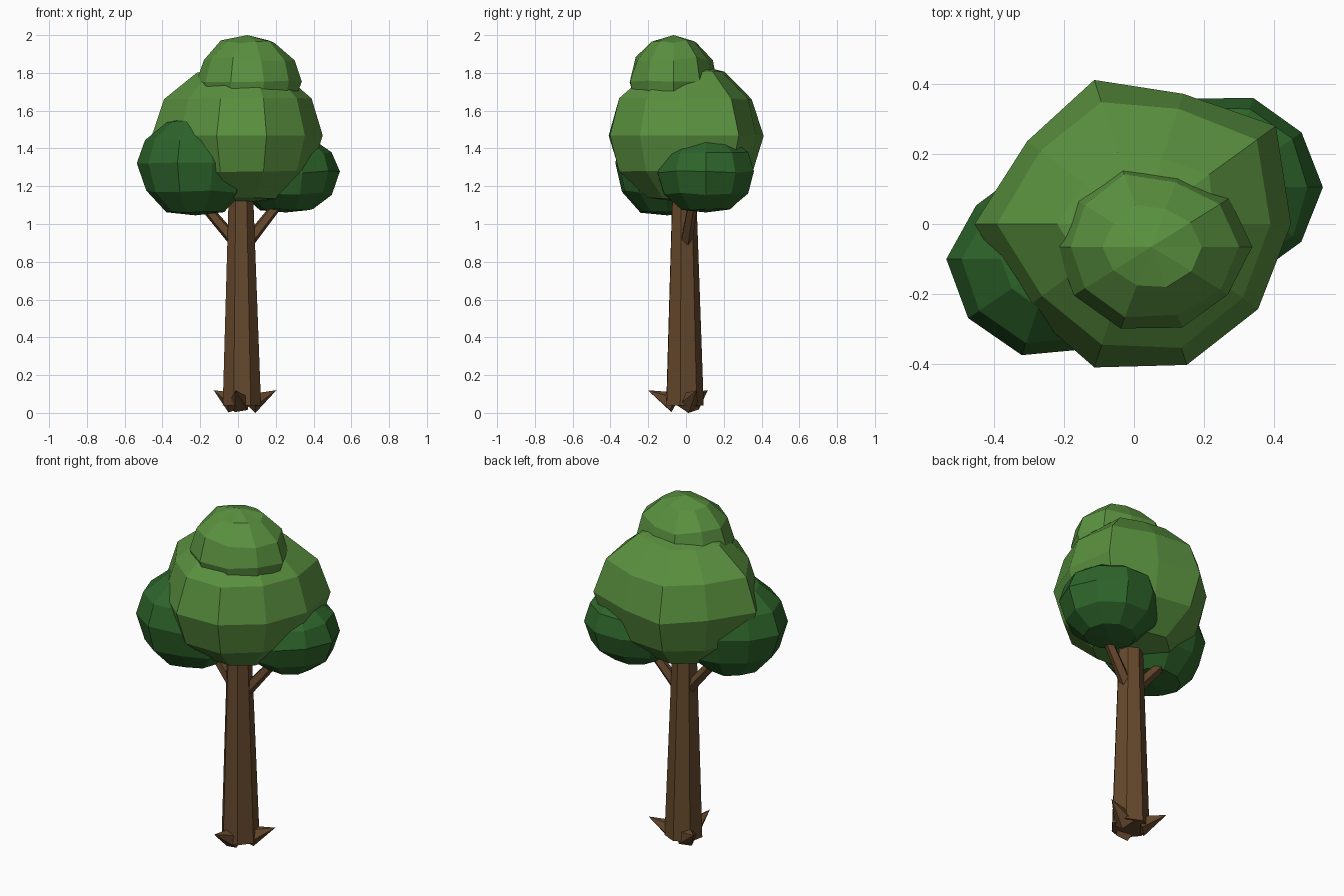
import bpy, bmesh, math, random
from mathutils import Vector

if "Cube" in bpy.data.objects:
    bpy.data.objects.remove(bpy.data.objects["Cube"])

random.seed(4)


def material(name, rgb):
    m = bpy.data.materials.new(name)
    m.diffuse_color = (*rgb, 1)
    m.use_nodes = True
    m.node_tree.nodes["Principled BSDF"].inputs["Base Color"].default_value = m.diffuse_color
    return m


BARK = material("bark brown", (0.132, 0.066, 0.026))
LIGHT = material("light leaf green", (0.102, 0.283, 0.05))
DARK = material("dark leaf green", (0.027, 0.13, 0.024))


def finish(name, bm, mat):
    bmesh.ops.recalc_face_normals(bm, faces=bm.faces)
    me = bpy.data.meshes.new(name)
    bm.to_mesh(me)
    bm.free()
    me.materials.append(mat)
    ob = bpy.data.objects.new(name, me)
    bpy.context.collection.objects.link(ob)
    return ob


def limb(name, a, b, r1, r2, sides, turn=0.0):
    """Tapered, many-sided limb from a to b (r2 = 0 gives a spike)."""
    a, b = Vector(a), Vector(b)
    bm = bmesh.new()
    bmesh.ops.create_cone(bm, cap_ends=True, segments=sides, radius1=r1,
                          radius2=r2, depth=(b - a).length)
    if r2 == 0:
        bmesh.ops.remove_doubles(bm, verts=bm.verts, dist=1e-5)
    q = Vector((0, 0, 1)).rotation_difference(b - a)
    for v in bm.verts:
        c, s = math.cos(turn), math.sin(turn)
        p = Vector((c * v.co.x - s * v.co.y, s * v.co.x + c * v.co.y, v.co.z))
        v.co = q @ p + (a + b) / 2
    return finish(name, bm, BARK)


def blob(name, centre, radii, up, down, mat, jitter, spokes=None, seg=10, rings=6):
    """Faceted leaf clump; spokes are optional outward factors per segment."""
    bm = bmesh.new()
    cx, cy, cz = centre
    loops = []
    for i in range(1, rings):
        lat = math.pi * (i / rings - 0.5)
        h = (up if lat > 0 else down) * math.sin(lat)
        loop = []
        for j in range(seg):
            a = math.tau * j / seg
            k = (spokes[j] if spokes else 1) * math.cos(lat)
            k *= 1 + random.uniform(-jitter, jitter)
            loop.append(bm.verts.new((cx + radii[0] * k * math.cos(a),
                                      cy + radii[1] * k * math.sin(a),
                                      cz + h + 0.3 * jitter * random.uniform(-1, 1))))
        loops.append(loop)
    # the lower pole is pressed flat
    bottom = bm.verts.new((cx, cy, cz - down * 0.93))
    top = bm.verts.new((cx, cy, cz + up))
    for j in range(seg):
        n = (j + 1) % seg
        for lo, hi in zip(loops, loops[1:]):
            bm.faces.new((lo[j], lo[n], hi[n], hi[j]))
        bm.faces.new((bottom, loops[0][n], loops[0][j]))
        bm.faces.new((top, loops[-1][j], loops[-1][n]))
    return finish(name, bm, mat)


# Trunk and the two branches under the crown
limb("trunk", (0.02, -0.01, 0.04), (0.015, -0.012, 1.2), 0.104, 0.065, 7, math.radians(-101.4))
limb("branch_left", (-0.01, 0.0, 0.9), (-0.24, 0.01, 1.17), 0.034, 0.026, 5)
limb("branch_right", (0.05, 0.0, 0.9), (0.24, 0.04, 1.14), 0.034, 0.026, 5)

# Three pointed roots around the foot
for i, deg in enumerate((20, 140, 260)):
    dx, dy = math.cos(math.radians(deg)), math.sin(math.radians(deg))
    limb(f"root_{i + 1}", (0.02 + 0.05 * dx, -0.01 + 0.05 * dy, 0.053),
         (0.02 + 0.195 * dx, -0.01 + 0.195 * dy, 0.12), 0.06, 0, 5)

# Crown clumps
blob("crown_main", (0.02, 0, 1.47), (0.42, 0.42), 0.385, 0.385, LIGHT, 0.015,
     (1.02, 1.13, 0.94, 1.02, 0.97, 1.14, 0.97, 1.01, 1.01, 0.98))
blob("crown_top", (0.05, -0.065, 1.75), (0.28, 0.24), 0.25, 0.25, LIGHT, 0.035,
     (1, 0.96, 0.92, 1.02, 0.94, 0.98, 0.96, 1, 1, 0.98))
blob("crown_left", (-0.225, -0.1, 1.32), (0.305, 0.285), 0.255, 0.295, DARK, 0.02,
     (1, 1, 1, 0.95, 0.92, 1, 1, 1.02, 0.95, 1))
blob("crown_right", (0.255, 0.105, 1.275), (0.28, 0.27), 0.2, 0.23, DARK, 0.02)
